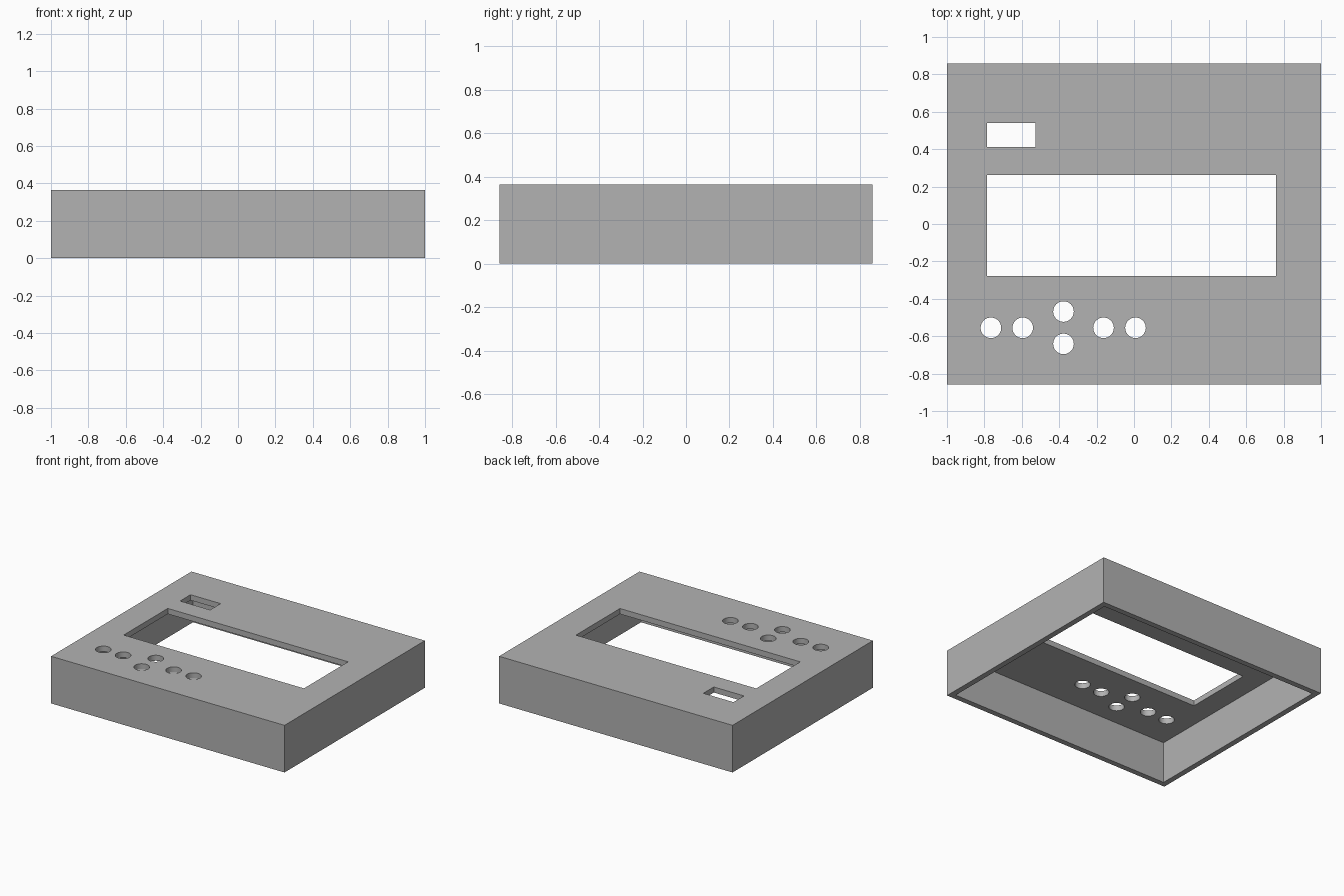
import bpy

cube = bpy.data.objects.get("Cube")
if cube:
    bpy.data.objects.remove(cube, do_unlink=True)

WIDTH, DEPTH, HEIGHT, WALL = 2.0, 1.718, 0.365, 0.043
TOP_MID = HEIGHT - WALL / 2

grey = bpy.data.materials.new("light grey plastic")
grey.use_nodes = True
colour = (0.448, 0.448, 0.448, 1)
grey.diffuse_color = colour
grey.node_tree.nodes["Principled BSDF"].inputs["Base Color"].default_value = colour


def box(name, x0, x1, y0, y1, z0, z1):
    bpy.ops.mesh.primitive_cube_add(
        size=1, location=((x0 + x1) / 2, (y0 + y1) / 2, (z0 + z1) / 2))
    obj = bpy.context.object
    obj.name = name
    obj.scale = (x1 - x0, y1 - y0, z1 - z0)
    bpy.ops.object.transform_apply(location=True, rotation=False, scale=True)
    return obj


def cut(target, cutter):
    cutter.hide_render = True
    mod = target.modifiers.new("cut", 'BOOLEAN')
    mod.operation = 'DIFFERENCE'
    mod.solver = 'EXACT'
    mod.object = cutter
    bpy.context.view_layer.update()
    with bpy.context.temp_override(object=target, active_object=target):
        bpy.ops.object.modifier_apply(modifier=mod.name)
    bpy.data.objects.remove(cutter, do_unlink=True)


# Open-bottomed enclosure shell
w, d = WIDTH / 2, DEPTH / 2
cover = box("enclosure_cover", -w, w, -d, d, 0, HEIGHT)
cut(cover, box("hollow", WALL - w, w - WALL, WALL - d, d - WALL,
               -0.1, HEIGHT - WALL))

# Display window and small switch slot through the top
low, high = HEIGHT - 2 * WALL, HEIGHT + WALL
cut(cover, box("display_window", -0.785, 0.76, -0.278, 0.262, low, high))
cut(cover, box("switch_slot", -0.785, -0.527, 0.412, 0.54, low, high))

# Round button holes
for x, y in [(-0.765, -0.555), (-0.595, -0.555), (-0.377, -0.468),
             (-0.377, -0.641), (-0.163, -0.555), (0.008, -0.555)]:
    bpy.ops.mesh.primitive_cylinder_add(
        vertices=48, radius=0.055, depth=3 * WALL, location=(x, y, TOP_MID))
    cut(cover, bpy.context.object)

cover.data.materials.clear()
cover.data.materials.append(grey)
for face in cover.data.polygons:
    face.material_index = 0

bpy.ops.object.select_all(action='DESELECT')
cover.select_set(True)
bpy.context.view_layer.objects.active = cover
bpy.ops.object.shade_smooth_by_angle()
